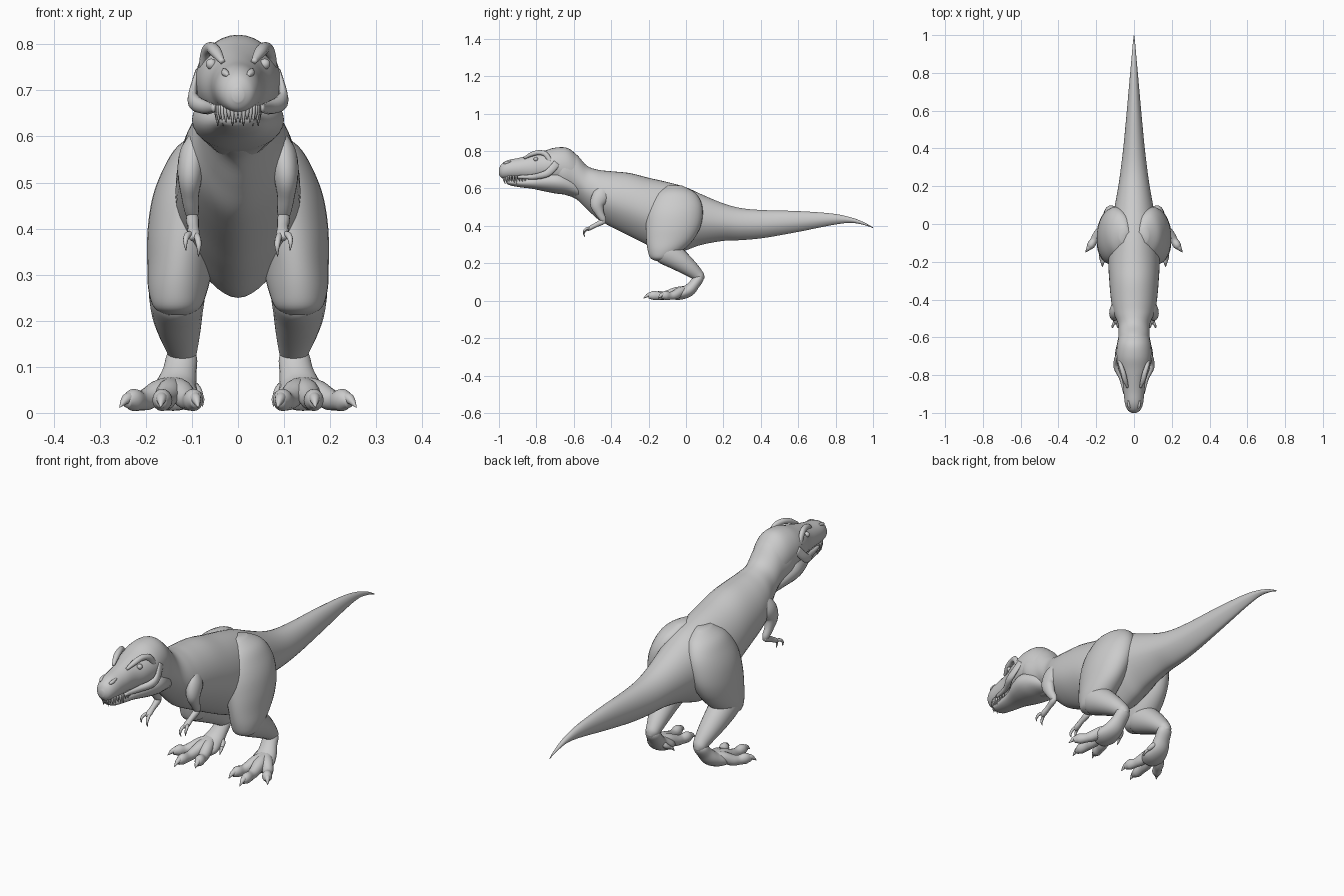
import bpy, bmesh, math
from mathutils import Vector


def spline(pts, steps):
    # Catmull-Rom resampling of (x, y, z, half_width, half_depth) stations
    out = []
    for i in range(len(pts) - 1):
        p0, p1, p2 = pts[max(i - 1, 0)], pts[i], pts[i + 1]
        p3 = pts[min(i + 2, len(pts) - 1)]
        for s in range(steps):
            t = s / steps
            out.append([0.5 * (2 * b + (c - a) * t + (2 * a - 5 * b + 4 * c - d) * t * t
                               + (3 * b - a - 3 * c + d) * t ** 3)
                        for a, b, c, d in zip(p0, p1, p2, p3)])
    out.append(list(pts[-1]))
    return out


def finish(name, bm, mirror):
    bmesh.ops.recalc_face_normals(bm, faces=bm.faces[:])
    me = bpy.data.meshes.new(name)
    bm.to_mesh(me)
    bm.free()
    for p in me.polygons:
        p.use_smooth = True
    ob = bpy.data.objects.new(name, me)
    bpy.context.collection.objects.link(ob)
    if mirror:
        ob.modifiers.new("Mirror", 'MIRROR')
    return ob


def add_loft(bm, pts, axis=None, sides=24, steps=5, keel=0.0):
    # skin elliptical rings along a path; a fixed axis keeps the rings parallel
    st = spline(pts, steps)
    rings = []
    for i, (x, y, z, a, b) in enumerate(st):
        lo, hi = st[max(i - 1, 0)], st[min(i + 1, len(st) - 1)]
        t = Vector(axis) if axis else (Vector(hi[:3]) - Vector(lo[:3])).normalized()
        side = (Vector((1, 0, 0)) - t * t.x).normalized()
        up = side.cross(t)
        ring = []
        for k in range(sides):
            an = 2 * math.pi * k / sides
            c, s = math.cos(an), math.sin(an)
            c *= 1 - keel * max(0, -s) ** 2
            ring.append(bm.verts.new(Vector((x, y, z)) + side * max(a, .001) * c + up * max(b, .001) * s))
        rings.append(ring)
    for r, q in zip(rings, rings[1:]):
        for k in range(sides):
            j = (k + 1) % sides
            bm.faces.new((r[k], r[j], q[j], q[k]))
    bm.faces.new(rings[0])
    bm.faces.new(rings[-1])


def loft(name, pts, mirror=False, **kw):
    bm = bmesh.new()
    add_loft(bm, pts, **kw)
    return finish(name, bm, mirror)


def tubes(name, paths, **kw):
    bm = bmesh.new()
    for p in paths:
        add_loft(bm, p, **kw)
    return finish(name, bm, True)


def profile(rows):
    # (y, top, bottom, half_width) rows to loft stations
    return [(0, y, (t + b) / 2, w, (t - b) / 2) for y, t, b, w in rows]


Y, Z = (0, 1, 0), (0, 0, -1)

# neck, torso and tail in one long loft
loft("body", profile([
    (-.72, .80, .61, .07), (-.66, .812, .572, .092), (-.59, .785, .545, .082),
    (-.53, .722, .49, .085), (-.47, .70, .435, .108), (-.40, .692, .395, .122),
    (-.30, .682, .345, .131), (-.20, .657, .295, .136), (-.09, .632, .25, .132),
    (0, .606, .27, .122), (.08, .57, .298, .105), (.20, .52, .32, .083),
    (.30, .494, .324, .069), (.42, .484, .336, .055), (.60, .479, .368, .038),
    (.78, .466, .404, .022), (.88, .446, .416, .013), (.95, .42, .405, .007),
    (1.0, .392, .388, .001)]), axis=Y, sides=40, keel=.3)

# skull and snout
loft("upper_head", profile([
    (-1.0, .705, .675, .012), (-.985, .732, .656, .034), (-.95, .752, .65, .048),
    (-.89, .764, .647, .055), (-.83, .78, .64, .062), (-.77, .797, .635, .082),
    (-.70, .818, .62, .093), (-.63, .815, .60, .088), (-.57, .765, .58, .07)]),
    axis=Y, sides=32)

# lower jaw and throat
loft("lower_jaw", profile([
    (-.962, .642, .632, .014), (-.945, .65, .618, .036), (-.89, .655, .607, .046),
    (-.82, .665, .598, .06), (-.75, .69, .583, .088), (-.69, .70, .572, .10),
    (-.63, .68, .565, .088), (-.57, .64, .55, .06)]), axis=Y, sides=28)

# cheek ridge, brow crest and nostril rim
loft("cheek_ridge", [(.05, -.90, .662, .006, .008), (.066, -.82, .662, .012, .014),
                     (.092, -.765, .672, .014, .018), (.098, -.73, .69, .01, .02),
                     (.088, -.69, .735, .006, .02)], mirror=True, sides=12)
loft("brow_crest", [(.034, -.865, .762, .006, .006), (.048, -.825, .783, .013, .012),
                    (.058, -.785, .792, .013, .013), (.07, -.75, .782, .011, .014),
                    (.08, -.725, .745, .006, .012)], mirror=True, sides=12)
loft("nostril_rim", [(.022, -.975, .733, .004, .004), (.028, -.96, .738, .008, .008),
                     (.03, -.935, .745, .004, .004)], mirror=True, sides=10)

# eyes
bm = bmesh.new()
bmesh.ops.create_uvsphere(bm, u_segments=14, v_segments=10, radius=.012)
bmesh.ops.translate(bm, verts=bm.verts[:], vec=(.058, -.803, .757))
finish("eye", bm, True)

# teeth along the snout arc
paths = []
for i in range(11):
    a = math.radians(5 + 10 * i)
    x, y = .047 * math.sin(a), -.885 - .09 * math.cos(a)
    drop = .038 + .008 * math.sin(i * 2.1)
    paths.append([(x, y, .668, .005, .005), (x, y, .65, .0045, .005),
                  (x * .97, y + .005, .668 - drop, .0008, .0008)])
tubes("upper_teeth", paths, axis=Z, sides=8, steps=2)

# thighs
loft("thigh", [(.05, -.06, .615, .025, .04), (.068, -.055, .58, .062, .10),
               (.085, -.055, .53, .077, .135), (.098, -.06, .47, .087, .15),
               (.113, -.068, .40, .083, .147), (.124, -.085, .33, .073, .128),
               (.13, -.11, .27, .065, .095), (.132, -.13, .228, .05, .06),
               (.132, -.135, .212, .02, .025)], mirror=True, axis=Z, sides=32)

# shins
loft("shin", [(.13, -.15, .285, .04, .05), (.132, -.11, .265, .06, .07),
              (.132, -.045, .222, .056, .06), (.127, .015, .178, .046, .046),
              (.122, .058, .142, .035, .034), (.122, .078, .122, .028, .026),
              (.122, .09, .11, .012, .012)], mirror=True, sides=24)

# ankle to foot
loft("lower_foot", [(.122, .082, .142, .018, .014), (.122, .07, .122, .033, .027),
                    (.127, .045, .088, .037, .029), (.135, .015, .055, .046, .033),
                    (.14, -.03, .035, .055, .03), (.142, -.07, .025, .04, .02)],
     mirror=True, sides=24)

# toes with rounded knuckles, then claws
toes, claws = [], []
for kx, ky, tx, ty, cx, cy in [(.195, -.06, .228, -.112, .257, -.15),
                               (.157, -.10, .165, -.175, .168, -.228),
                               (.112, -.085, .096, -.145, .086, -.192)]:
    toes.append([(.14, .01, .06, .02, .02), ((.14 + kx) / 2, ky / 2, .048, .027, .025),
                 (kx, ky, .031, .024, .024), ((kx + tx) / 2, (ky + ty) / 2, .026, .02, .021),
                 (tx, ty, .028, .021, .024), ((tx + cx) / 2, (ty + cy) / 2, .023, .011, .012)])
    claws.append([(tx, ty, .034, .013, .013), ((tx + cx) / 2, (ty + cy) / 2, .03, .011, .011),
                  (cx, cy, .012, .001, .001)])
# small inner rear toe
toes.append([(.115, .03, .07, .012, .012), (.093, .02, .052, .012, .012), (.083, .0, .038, .008, .008)])
claws.append([(.085, .004, .04, .008, .008), (.079, -.012, .03, .006, .006), (.077, -.025, .014, .001, .001)])
tubes("toes", toes, sides=16)
tubes("toe_claws", claws, sides=12)

# small arms
loft("upper_arm", [(.088, -.43, .60, .015, .03), (.097, -.455, .56, .03, .045),
                   (.104, -.475, .515, .027, .038), (.104, -.462, .47, .019, .024),
                   (.10, -.443, .435, .015, .017), (.099, -.437, .418, .008, .008)],
     mirror=True, sides=18)
loft("forearm", [(.099, -.432, .428, .009, .01), (.099, -.45, .42, .014, .015),
                 (.097, -.485, .403, .012, .012), (.097, -.515, .387, .014, .011),
                 (.097, -.528, .378, .008, .007)], mirror=True, sides=16)
tubes("fingers", [
    [(.092, -.515, .388, .007, .007), (.087, -.535, .377, .007, .007),
     (.085, -.546, .36, .005, .005), (.086, -.54, .34, .001, .001)],
    [(.102, -.515, .388, .007, .007), (.11, -.532, .385, .007, .007),
     (.114, -.546, .372, .005, .005), (.113, -.547, .352, .001, .001)]], sides=10)
